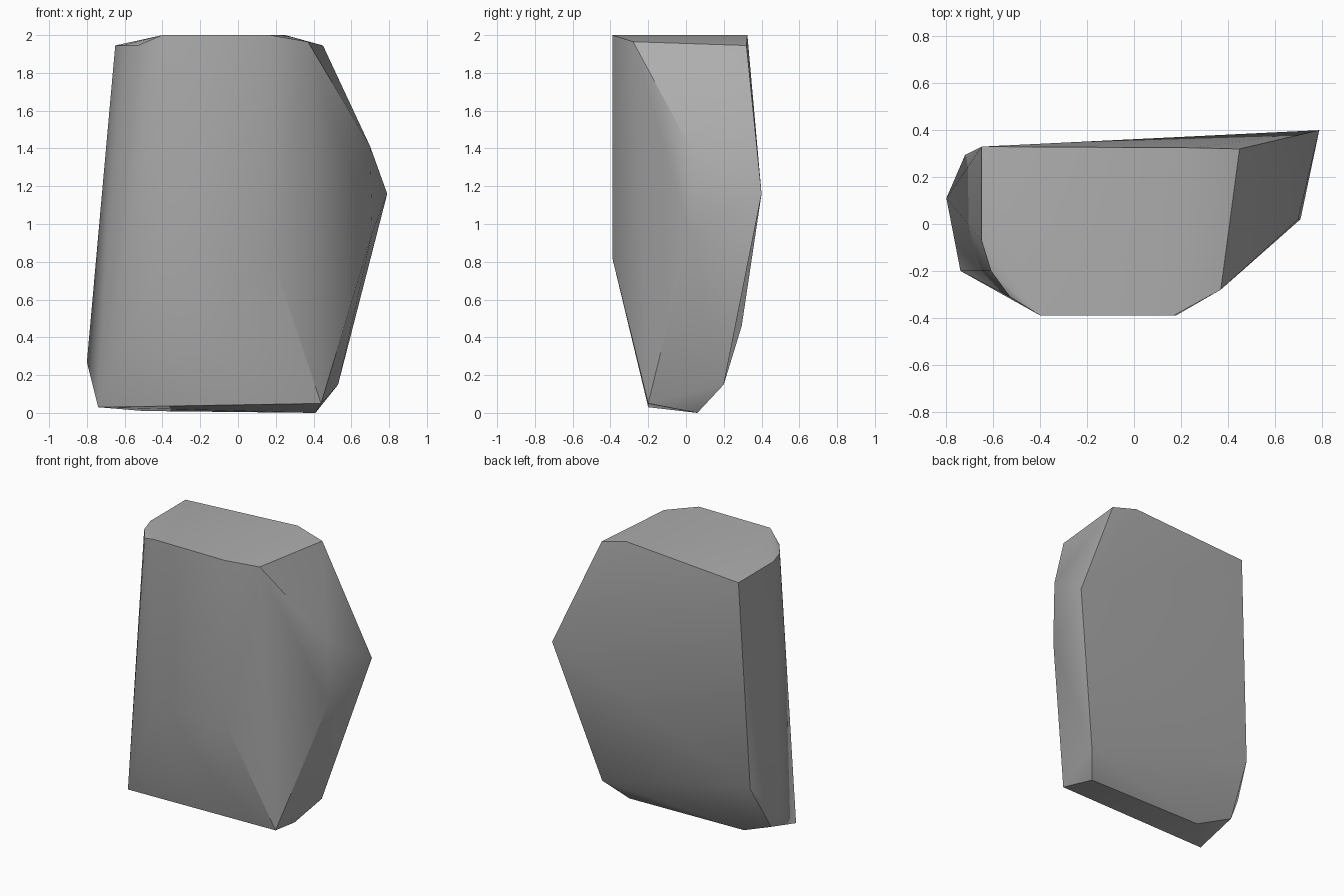
import bpy
import bmesh
from math import radians

default_cube = bpy.data.objects.get("Cube")
if default_cube:
    bpy.data.objects.remove(default_cube, do_unlink=True)


def make_material(name, shade):
    material = bpy.data.materials.new(name)
    material.use_nodes = True
    colour = (shade, shade, shade, 1)
    material.diffuse_color = colour
    material.node_tree.nodes["Principled BSDF"].inputs["Base Color"].default_value = colour
    return material


def make_hull(name, corners, material):
    """Wrap a convex stone surface around a set of corner points."""
    bm = bmesh.new()
    for corner in corners:
        bm.verts.new(corner)
    result = bmesh.ops.convex_hull(bm, input=bm.verts[:])
    unused = {item for key in ("geom_interior", "geom_unused") for item in result[key]
              if isinstance(item, bmesh.types.BMVert)}
    bmesh.ops.delete(bm, geom=list(unused), context="VERTS")
    bmesh.ops.recalc_face_normals(bm, faces=bm.faces[:])
    mesh = bpy.data.meshes.new(name)
    bm.to_mesh(mesh)
    bm.free()
    mesh.materials.append(material)
    stone = bpy.data.objects.new(name, mesh)
    bpy.context.collection.objects.link(stone)
    return stone


# Flat crown, slightly bevelled towards the sides
crown = [
    (-.40, -.39, 2), (.17, -.39, 2), (.25, .325, 2), (.37, -.28, 1.965),
    (.45, .32, 1.945), (-.65, .33, 1.945), (-.65, -.07, 1.945),
    (-.61, -.20, 1.945), (-.53, -.31, 1.945),
]

# Lower end of the upright front face
front_brow = [(-.40, -.39, .82), (.18, -.39, .82)]

# Jutting flank on the left side of the stone
jutting_flank = [(.70, .02, 1.41), (.71, .02, .95), (.79, .40, 1.16)]

# Steep flank on the opposite side
steep_flank = [(-.74, .20, .66), (-.72, .295, .46), (-.80, .11, .27), (-.75, .10, .12)]

# Narrow foot
foot = [
    (-.74, -.20, .03), (.44, -.20, .05), (.53, .20, .15),
    (.41, .06, 0), (-.50, .05, .01),
]

grey_stone = make_material("grey stone", .42)
rock = make_hull("rock", crown + front_brow + jutting_flank + steep_flank + foot, grey_stone)

# Soft shading over the shallow ridges, crisp edges elsewhere
bpy.ops.object.select_all(action="DESELECT")
rock.select_set(True)
bpy.context.view_layer.objects.active = rock
bpy.ops.object.shade_smooth_by_angle(angle=radians(35))
